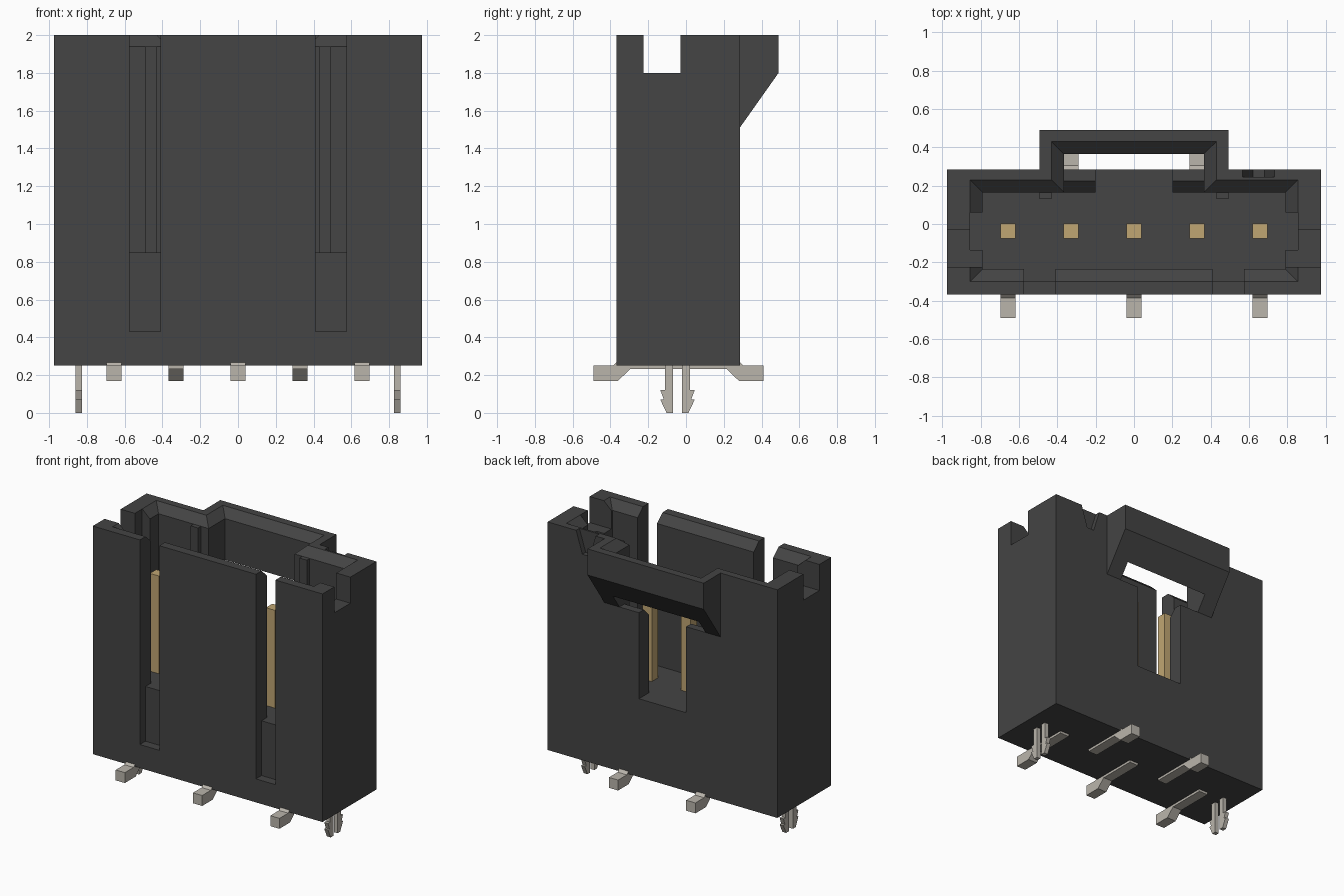
import bpy, bmesh

cube = bpy.data.objects.get("Cube")
if cube:
    bpy.data.objects.remove(cube, do_unlink=True)


def material(name, rgb):
    m = bpy.data.materials.new(name)
    m.use_nodes = True
    m.diffuse_color = (*rgb, 1)
    bsdf = next(n for n in m.node_tree.nodes if n.type == 'BSDF_PRINCIPLED')
    bsdf.inputs["Base Color"].default_value = (*rgb, 1)
    return m


BLACK = material("black plastic", (0.058, 0.058, 0.058))
GOLD = material("gold contact", (0.53, 0.38, 0.17))
TIN = material("tin plating", (0.49, 0.46, 0.41))


def loft(name, ring_a, ring_b, mat):
    """Closed solid between two rings of 3D points."""
    bm = bmesh.new()
    a = [bm.verts.new(p) for p in ring_a]
    b = [bm.verts.new(p) for p in ring_b]
    bm.faces.new(a)
    bm.faces.new(b)
    n = len(a)
    for i in range(n):
        j = (i + 1) % n
        bm.faces.new((a[i], a[j], b[j], b[i]))
    bmesh.ops.recalc_face_normals(bm, faces=bm.faces)
    me = bpy.data.meshes.new(name)
    bm.to_mesh(me)
    bm.free()
    me.materials.append(mat)
    ob = bpy.data.objects.new(name, me)
    bpy.context.collection.objects.link(ob)
    return ob


def prism(name, pts, axis, lo, hi, mat=BLACK):
    """Extrude a 2D profile along the given axis."""
    place = {'x': lambda p, d: (d, p[0], p[1]),
             'y': lambda p, d: (p[0], d, p[1]),
             'z': lambda p, d: (p[0], p[1], d)}[axis]
    return loft(name, [place(p, lo) for p in pts], [place(p, hi) for p in pts], mat)


def box(name, x0, x1, y0, y1, z0, z1, mat=BLACK):
    return prism(name, [(x0, y0), (x1, y0), (x1, y1), (x0, y1)], 'z', z0, z1, mat)


def tee(x, xb, y0, y1, yb, d=0.0):
    """T-shaped outline, grown by d: main rectangle plus a narrower rear bay."""
    x, xb, y0, y1, yb = x + d, xb + d, y0 - d, y1 + d, yb + d
    return [(-x, y0), (x, y0), (x, y1), (xb, y1),
            (xb, yb), (-xb, yb), (-xb, y1), (-x, y1)]


def cut(target, cutter):
    cutter.hide_render = True
    mod = target.modifiers.new("cut", 'BOOLEAN')
    mod.operation = 'DIFFERENCE'
    mod.solver = 'EXACT'
    mod.object = cutter
    bpy.context.view_layer.objects.active = target
    bpy.ops.object.modifier_apply(modifier=mod.name)
    bpy.data.objects.remove(cutter, do_unlink=True)


FLOOR = 0.85

# Housing with the rear latch bridge, undercut by a slope
housing = prism("housing", tee(0.975, 0.493, -0.368, 0.285, 0.49), 'z', 0.25, 2.0)
cut(housing, prism("bridge_undercut", [(0.285, 0.1), (0.285, 1.51), (0.49, 1.8),
                                       (0.6, 1.956), (0.6, 0.1)], 'x', -1.2, 1.2))

# Main cavity and side pockets
cut(housing, box("cavity", -0.79, 0.79, -0.235, 0.165, FLOOR, 2.1))
cut(housing, box("side_pockets", -0.855, 0.855, -0.135, 0.06, FLOOR, 2.1))

# Opening behind the bridge, with the narrow slot below it
cut(housing, box("bridge_opening", -0.365, 0.365, 0.1, 0.365, 1.51, 2.1))
cut(housing, box("rear_slot", -0.2, 0.2, 0.1, 0.4, FLOOR, 1.6))
cut(housing, prism("ledge_chamfer", [(0.1, 1.385), (0.245, 1.53), (0.1, 1.6)],
                   'x', -0.365, 0.365))

# Chamfered lead-in round the rim
inner = tee(0.79, 0.365, -0.235, 0.165, 0.365)
outer = tee(0.79, 0.365, -0.235, 0.165, 0.365, 0.13)
cut(housing, loft("rim_chamfer", [(x, y, 1.94) for x, y in inner],
                  [(x, y, 2.06) for x, y in outer], BLACK))

# Side notches
cut(housing, box("side_notches", -1.2, 1.2, -0.225, -0.03, 1.8, 2.1))

# Front slots: shallow groove low down, open above the cavity floor
for s in (-1, 1):
    x0, x1 = sorted((s * 0.41, s * 0.575))
    cut(housing, box("front_groove", x0, x1, -0.6, -0.30, 0.43, 2.1))
    cut(housing, box("front_slot", x0, x1, -0.6, -0.15, FLOOR, 2.1))

# Tapered polarity notch on the rear face
cut(housing, prism("polarity_notch", [(0.548, 2.06), (0.62, 1.83), (0.68, 1.83),
                                      (0.752, 2.06)], 'y', 0.245, 0.4))

# Guide ribs on the inside of the rear wall
for side, s in (("left", 1), ("right", -1)):
    x0, x1 = sorted((s * 0.43, s * 0.493))
    box(side + "_guide_rib", x0, x1, 0.13, 0.17, FLOOR - 0.01, 1.94)

# Contact pins and solder leads; leads alternate front and rear
front_lead = [(-0.49, 0.17), (-0.36, 0.17), (-0.295, 0.232), (0.0, 0.232),
              (0.0, 0.30), (-0.335, 0.30), (-0.385, 0.25), (-0.49, 0.25)]
rear_lead = [(0.41, 0.17), (0.28, 0.17), (0.215, 0.232), (-0.075, 0.232),
             (-0.075, 0.30), (0.255, 0.30), (0.305, 0.25), (0.41, 0.25)]
for i in range(5):
    x = (i - 2) * 0.328
    box(f"contact_pin_{i + 1}", x - 0.039, x + 0.039, -0.076, 0.002,
        FLOOR - 0.02, 1.6, GOLD)
    prism(f"solder_lead_{i + 1}", rear_lead if i % 2 else front_lead,
          'x', x - 0.039, x + 0.039, TIN)

# Barbed split board-lock pegs
prong = [(0.025, 0.27), (0.065, 0.27), (0.065, 0.12), (0.091, 0.12), (0.072, 0.07),
         (0.091, 0.07), (0.058, 0.0), (0.025, 0.0)]
for side, s in (("left", 1), ("right", -1)):
    x = s * 0.843
    for where, d in (("front", -1), ("rear", 1)):
        prism(f"{side}_peg_{where}_prong", [(-0.045 + d * y, z) for y, z in prong],
              'x', x - 0.016, x + 0.016, TIN)
